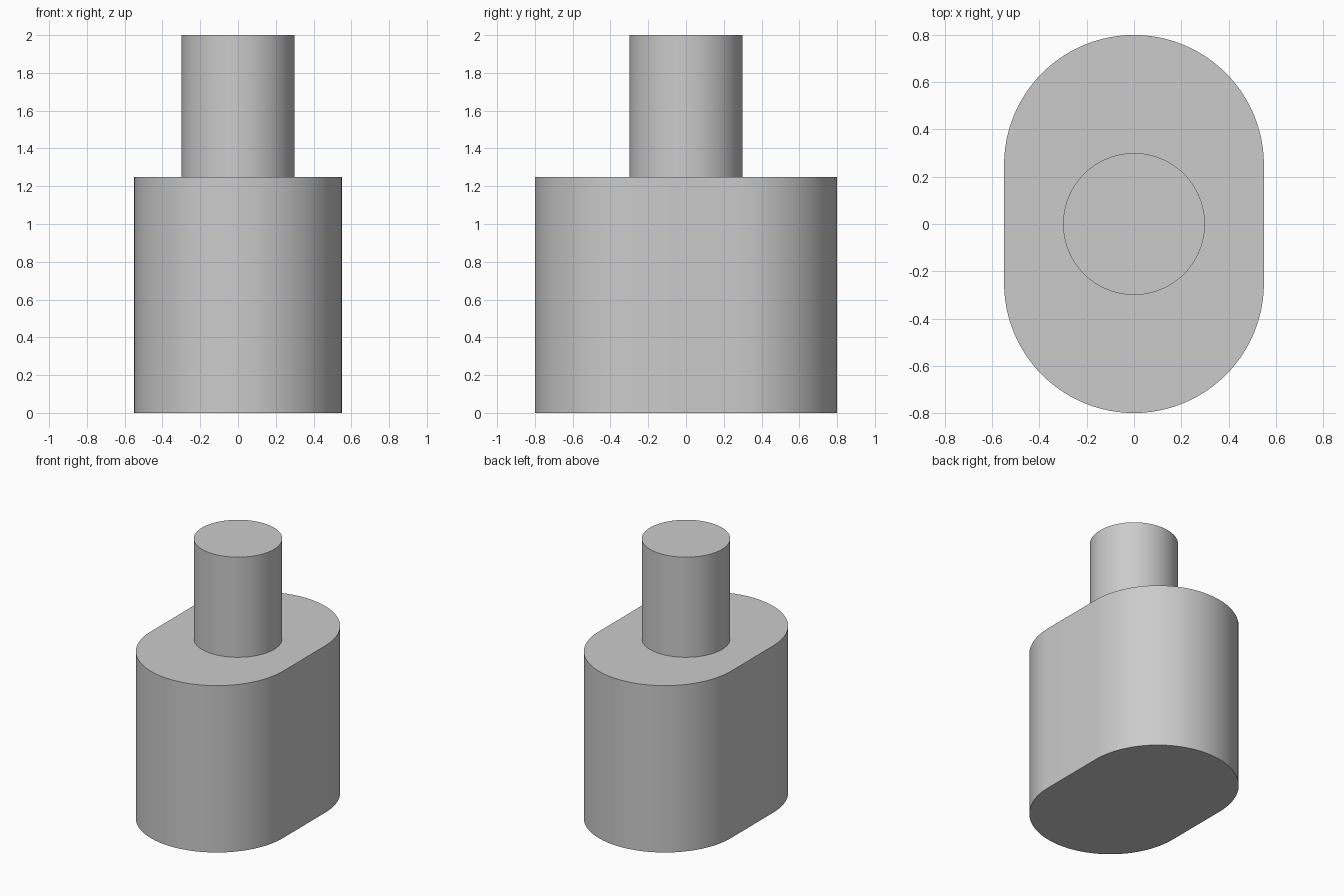
import bpy
import bmesh
from math import cos, sin, pi

cube = bpy.data.objects.get("Cube")
if cube:
    bpy.data.objects.remove(cube, do_unlink=True)

# Single plain grey
grey = bpy.data.materials.new("plain grey")
grey.use_nodes = True
colour = (0.6, 0.6, 0.6, 1)
grey.diffuse_color = colour
grey.node_tree.nodes["Principled BSDF"].inputs["Base Color"].default_value = colour


def capsule_outline(radius, half_straight, steps=48):
    """Closed outline: two half circles joined by straights along y."""
    points = []
    for side in (1, -1):
        for i in range(steps + 1):
            a = pi * i / steps
            points.append((side * radius * cos(a),
                           side * (half_straight + radius * sin(a))))
    if half_straight == 0:
        # The half circles share their end points
        points = points[:steps] + points[steps + 1:-1]
    return points


def extruded_part(name, outline, bottom, top):
    bm = bmesh.new()
    base = bm.faces.new([bm.verts.new((x, y, bottom)) for x, y in outline])
    result = bmesh.ops.extrude_face_region(bm, geom=[base], use_keep_orig=True)
    upper = [v for v in result["geom"] if isinstance(v, bmesh.types.BMVert)]
    bmesh.ops.translate(bm, verts=upper, vec=(0, 0, top - bottom))
    bmesh.ops.recalc_face_normals(bm, faces=bm.faces)
    mesh = bpy.data.meshes.new(name)
    bm.to_mesh(mesh)
    bm.free()
    mesh.materials.append(grey)
    obj = bpy.data.objects.new(name, mesh)
    bpy.context.collection.objects.link(obj)
    bpy.ops.object.select_all(action="DESELECT")
    obj.select_set(True)
    bpy.context.view_layer.objects.active = obj
    bpy.ops.object.shade_smooth_by_angle(angle=pi / 6)
    return obj


# Wide rounded body and the round post standing on it
extruded_part("body", capsule_outline(0.55, 0.25), 0, 1.25)
extruded_part("post", capsule_outline(0.3, 0), 1.25, 2)
